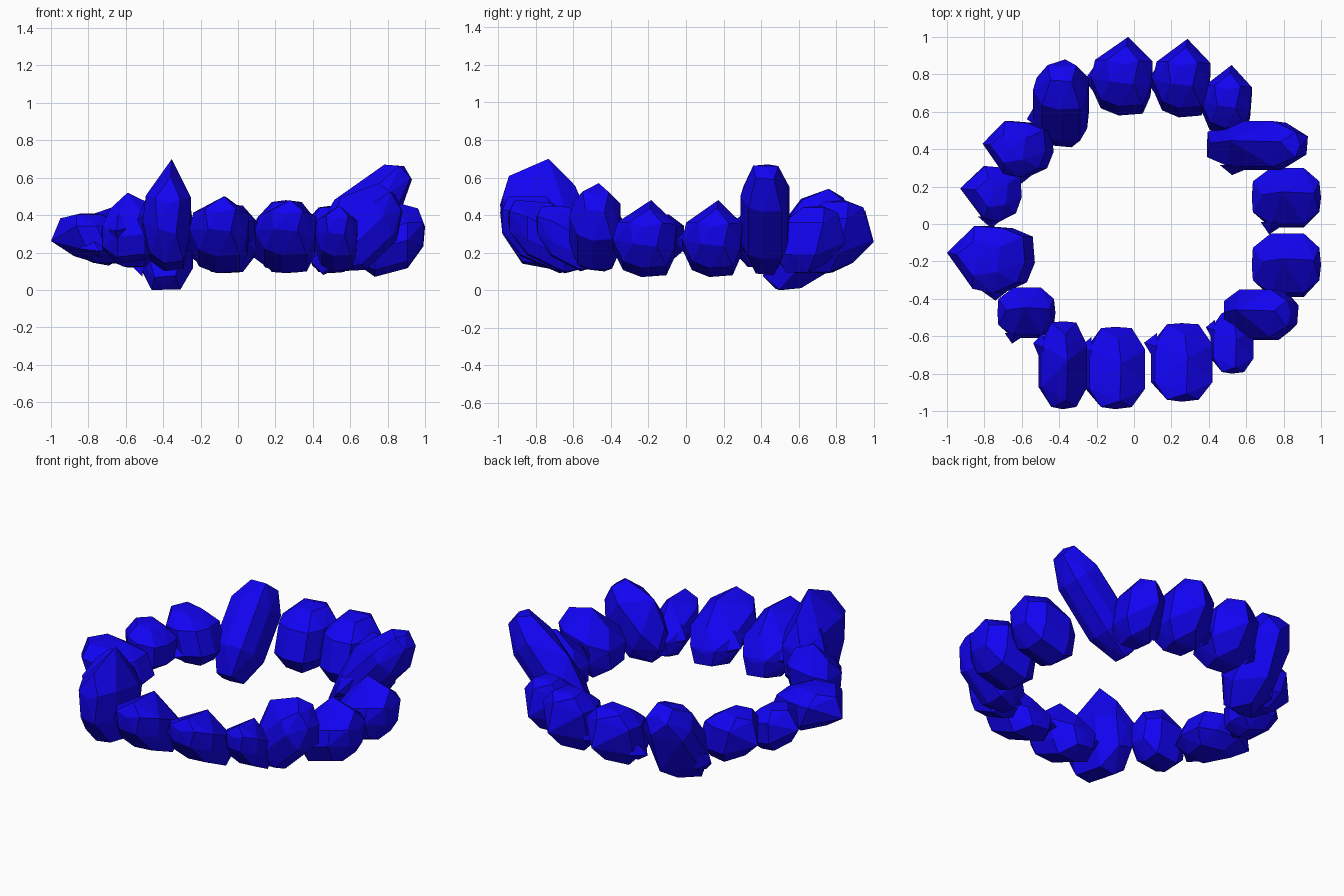
import bpy, bmesh
from mathutils import Vector

if "Cube" in bpy.data.objects:
    bpy.data.objects.remove(bpy.data.objects["Cube"])

mat = bpy.data.materials.new("blue_crystal")
mat.diffuse_color = (0.006, 0.001, 0.9, 1)
mat.use_nodes = True
mat.node_tree.nodes["Principled BSDF"].inputs["Base Color"].default_value = mat.diffuse_color

# Crystal cross-section (side, peak direction); the first point is the peak
PROFILE = [(0.2, 1), (1, 0.2), (0.93, -0.48), (0.68, -0.95), (-0.1, -1),
           (-0.68, -0.81), (-1, -0.24), (-0.87, 0.24)]


def hull(bm, points):
    verts = [bm.verts.new(p) for p in points]
    bmesh.ops.convex_hull(bm, input=verts)
    loose = [v for v in verts if v.is_valid and not v.link_faces]
    bmesh.ops.delete(bm, geom=loose, context='VERTS')


def crystal(name, lo, hi, axis, peak, lean=0.25, slim=1.0):
    """Faceted stone fitted in the box lo..hi; lean shears it up and outwards."""
    a = Vector(axis).normalized()
    p = Vector(peak).normalized()
    s = a.cross(p)
    lo, hi = Vector(lo), Vector(hi)

    def place(u, v, w):
        return s * u * 0.78 + p * (v * slim - lean * w) + a * w

    # body girdle, chamfered ends and a single peak
    pts = [place(*PROFILE[0], 0.1)]
    for i, (u, v) in enumerate(PROFILE[1:]):
        pts += [place(u, v, -0.5), place(u, v, 0.45)]
        if i % 2 == 0:
            pts += [place(u * 0.55, v * 0.55, -0.95), place(u * 0.55, v * 0.55, 0.97)]
    pts += [place(0.15, 0.55, -0.8), place(0.1, 0.6, 0.7), place(0, 0, -1), place(0, 0, 1)]
    # small side spur
    spur = [place(-1.22, -0.05, 0.5), place(-0.8, 0.4, 0.4), place(-0.8, -0.5, 0.4),
            place(-0.8, 0, 0.75), place(-0.8, 0, -0.05)]

    mn = Vector([min(q[k] for q in pts) for k in range(3)])
    mx = Vector([max(q[k] for q in pts) for k in range(3)])

    def fit(q):
        return [lo[k] + (q[k] - mn[k]) / (mx[k] - mn[k]) * (hi[k] - lo[k]) for k in range(3)]

    bm = bmesh.new()
    hull(bm, [fit(q) for q in pts])
    hull(bm, [fit(q) for q in spur])
    bmesh.ops.recalc_face_normals(bm, faces=bm.faces)
    me = bpy.data.meshes.new(name)
    bm.to_mesh(me)
    bm.free()
    me.materials.append(mat)
    bpy.context.collection.objects.link(bpy.data.objects.new(name, me))


DOWN, UP = (0, 0, -1), (0, 0, 1)
# Back stones, peaks pointing outwards
crystal("crystal_back_a", (-0.23, 0.58, 0.09), (0.10, 1.00, 0.46), DOWN, (0, 1, 0))
crystal("crystal_back_b", (0.10, 0.57, 0.09), (0.41, 0.99, 0.48), DOWN, (0, 1, 0))
crystal("crystal_back_right", (0.36, 0.47, 0.09), (0.63, 0.85, 0.45), DOWN, (0, 1, 0))
crystal("crystal_back_left", (-0.54, 0.41, 0.00), (-0.24, 0.88, 0.54), (0, -0.62, -0.78), (0, 0.78, -0.62), 0, 0.6)
# Right stones, peaks pointing up
crystal("crystal_right_tall", (0.39, 0.29, 0.08), (0.93, 0.55, 0.67), (-0.7, 0, -0.7), (-0.7, 0, 0.7), 0, 0.42)
crystal("crystal_right_a", (0.63, -0.02, 0.07), (1.00, 0.30, 0.48), (-1, 0, 0), UP)
crystal("crystal_right_b", (0.63, -0.39, 0.07), (1.00, -0.05, 0.48), (-1, 0, 0), UP)
crystal("crystal_right_c", (0.48, -0.62, 0.10), (0.88, -0.35, 0.57), (-0.8, 0, -0.6), (-0.6, 0, 0.8), 0, 0.75)
# Front stones, peaks pointing up
crystal("crystal_front_small", (0.41, -0.80, 0.10), (0.64, -0.47, 0.45), (0, 1, 0), UP, 0.55)
crystal("crystal_front_a", (0.09, -0.95, 0.09), (0.42, -0.53, 0.48), (0, 1, 0), UP, 0.6)
crystal("crystal_front_b", (-0.26, -0.99, 0.09), (0.06, -0.55, 0.50), (0, 1, 0), UP, 0.5)
crystal("crystal_front_tall", (-0.51, -0.99, 0.10), (-0.25, -0.52, 0.70), (0, 1, 0), UP, 0.15)
# Left stones, peaks pointing outwards
crystal("crystal_left_small", (-0.73, -0.61, 0.14), (-0.42, -0.34, 0.52), (-1, 0, 0), UP, 0.1)
crystal("crystal_left_a", (-1.00, -0.37, 0.14), (-0.53, -0.01, 0.41), DOWN, (-1, 0, 0))
crystal("crystal_left_b", (-0.93, 0.01, 0.13), (-0.60, 0.31, 0.41), (-0.3, 0, -1), (-1, 0, 0.3))
crystal("crystal_left_c", (-0.81, 0.25, 0.12), (-0.43, 0.55, 0.44), DOWN, (-1, 0, 0))
